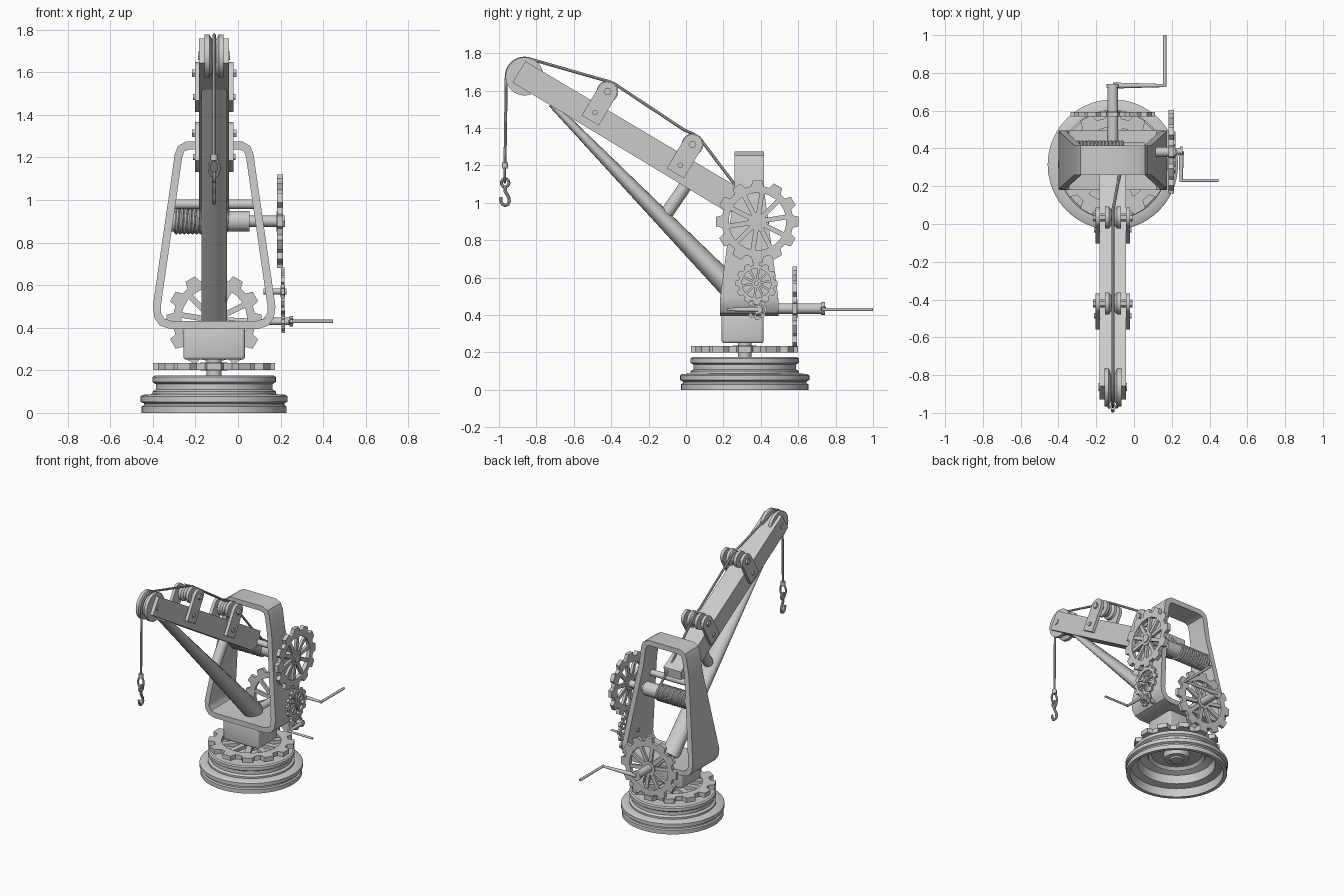
import bpy, bmesh, math
from mathutils import Vector, Matrix

if "Cube" in bpy.data.objects:
    bpy.data.objects.remove(bpy.data.objects["Cube"])

CX = -0.112            # crane centre plane
CY = 0.314             # turntable axis
X, Y, Z = Vector((1, 0, 0)), Vector((0, 1, 0)), Vector((0, 0, 1))


def finish(name, bm, mat=None):
    bmesh.ops.remove_doubles(bm, verts=bm.verts, dist=1e-5)
    if mat:
        bm.transform(mat)
    bmesh.ops.recalc_face_normals(bm, faces=bm.faces)
    me = bpy.data.meshes.new(name)
    bm.to_mesh(me)
    bm.free()
    ob = bpy.data.objects.new(name, me)
    bpy.context.collection.objects.link(ob)
    return ob


def frame_to(loc, axis):
    return Matrix.Translation(loc) @ Vector(axis).to_track_quat('Z', 'Y').to_matrix().to_4x4()


def lathe(name, prof, loc, axis=Z, n=32):
    bm = bmesh.new()
    rings = [[bm.verts.new((r * math.cos(a), r * math.sin(a), z))
              for a in (2 * math.pi * i / n for i in range(n))] for r, z in prof]
    for a, b in zip(rings, rings[1:]):
        for i in range(n):
            bm.faces.new((a[i], a[(i + 1) % n], b[(i + 1) % n], b[i]))
    return finish(name, bm, frame_to(loc, axis))


def rod(name, p, q, r, r2=None, n=20):
    p, q = Vector(p), Vector(q)
    h = (q - p).length
    return lathe(name, [(0, 0), (r, 0), (r2 or r, h), (0, h)], p, q - p, n)


def wheel(name, loc, r, w):
    # grooved sheave turning about x
    return lathe(name, [(0, -w), (r, -w), (r, -.5 * w), (.75 * r, -.2 * w), (.75 * r, .2 * w),
                        (r, .5 * w), (r, w), (0, w)], loc, X)


def prism(name, poly, x0, x1):
    # (y, z) outline extruded along x
    bm = bmesh.new()
    f = bm.faces.new([bm.verts.new((x0, y, z)) for y, z in poly])
    e = bmesh.ops.extrude_face_region(bm, geom=[f])['geom']
    bmesh.ops.translate(bm, vec=(x1 - x0, 0, 0), verts=[v for v in e if isinstance(v, bmesh.types.BMVert)])
    return finish(name, bm)


def ring_faces(bm, loops):
    # closed band through four vertex loops
    n = len(loops[0])
    for a, b in zip(loops, loops[1:] + loops[:1]):
        for i in range(n):
            bm.faces.new((a[i], a[(i + 1) % n], b[(i + 1) % n], b[i]))


def gear(name, loc, axis, r, t, teeth, spokes, spoke_w):
    bm = bmesh.new()
    outer, inner = [], []
    for k in range(teeth):
        for f, rr in ((-.34, .86), (-.22, 1), (.22, 1), (.34, .86), (.5, .86)):
            a = 2 * math.pi * (k + f) / teeth
            c, s = math.cos(a), math.sin(a)
            outer.append((rr * r * c, rr * r * s))
            inner.append((.69 * r * c, .69 * r * s))
    mk = lambda pts, z: [bm.verts.new((x, y, z)) for x, y in pts]
    ring_faces(bm, [mk(outer, -t / 2), mk(outer, t / 2), mk(inner, t / 2), mk(inner, -t / 2)])
    for k in range(spokes):
        m = (Matrix.Rotation(2 * math.pi * (k + .25) / spokes, 4, 'Z') @ Matrix.Translation((.43 * r, 0, 0))
             @ Matrix.Diagonal((.58 * r, spoke_w, t * .7, 1)))
        bmesh.ops.create_cube(bm, size=1, matrix=m)
    bmesh.ops.create_cone(bm, cap_ends=True, segments=20, radius1=.22 * r, radius2=.22 * r, depth=t * 1.1)
    return finish(name, bm, frame_to(loc, axis))


def cord(name, pts, r, cyclic=False):
    cu = bpy.data.curves.new(name, 'CURVE')
    cu.dimensions, cu.bevel_depth, cu.bevel_resolution, cu.use_fill_caps = '3D', r, 2, True
    sp = cu.splines.new('POLY')
    sp.points.add(len(pts) - 1)
    for p, c in zip(sp.points, pts):
        p.co = (*c, 1)
    sp.use_cyclic_u = cyclic
    ob = bpy.data.objects.new(name, cu)
    bpy.context.collection.objects.link(ob)
    return ob


# Hollow stepped base, turntable shaft and gear
lathe("base", [(0, .175), (.28, .175), (.29, .168), (.29, .145), (.274, .135), (.274, .11), (.29, .1),
               (.29, .088), (.335, .085), (.345, .078), (.345, .052), (.33, .045), (.33, .036), (.34, .03),
               (.34, 0), (.315, 0), (.31, .06), (.26, .07), (.25, .13), (.2, .15), (.19, .13), (.17, .15),
               (.09, .15), (.08, .11), (.05, .11), (.04, .1), (0, .1)], (CX, CY, 0), n=64)
rod("turntable_shaft", (CX, CY, .15), (CX, CY, .27), .035)
gear("turntable_gear", (CX, CY, .218), Z, .288, .034, 12, 10, .04)

# Pedestal block with rounded upright edges
bm = bmesh.new()
bmesh.ops.create_cube(bm, size=1, matrix=Matrix.Translation((CX, .303, .33)) @ Matrix.Diagonal((.29, .225, .16, 1)))
ob = finish("pedestal", bm)
bv = ob.modifiers.new("round", 'BEVEL')
bv.width, bv.segments = .015, 3

# Tapered ring frame
def mirror(half):
    return half + [(-x, z) for x, z in reversed(half)]

out = mirror([(.21, .395), (.255, .41), (.28, .445), (.288, .5), (.204, 1.08), (.185, 1.215), (.17, 1.253), (.132, 1.275)])
inn = mirror([(.2, .432), (.232, .442), (.25, .468), (.25, .505), (.167, 1.08), (.15, 1.2), (.14, 1.228), (.115, 1.238)])
def half_width(z):
    return .078 + .079 * min(1, max(0, (1.08 - z) / .6))
bm = bmesh.new()
mk = lambda pts, s: [bm.verts.new((CX + x, .338 + s * half_width(z), z)) for x, z in pts]
ring_faces(bm, [mk(out, -1), mk(out, 1), mk(inn, 1), mk(inn, -1)])
finish("frame", bm)

# Boom beam, tip sheave, rope brackets with rollers
prism("boom", [(-.858, 1.757), (-.928, 1.644), (.22, .95), (.31, .96), (.32, 1.058)], CX - .07, CX + .07)
wheel("tip_sheave", (CX, -.863, 1.676), .102, .045)
rod("tip_axle", (CX - .075, -.863, 1.676), (CX + .075, -.863, 1.676), .02)
d, n = Vector((.86, -.51)), Vector((.51, .86))
for tag, c in (("outer", Vector((-.42, 1.595))), ("inner", Vector((.035, 1.313)))):
    poly = [c + .053 * (math.cos(a) * d + math.sin(a) * n) for a in (math.pi * i / 12 for i in range(13))]
    poly += [c - .18 * n - .053 * d, c - .18 * n + .053 * d]
    for s in (-1, 1):
        prism(tag + "_bracket", poly, CX + s * .069, CX + s * .091)
        rod(tag + "_bracket_bolt", (CX + s * .06, *(c - .13 * n)), (CX + s * .1, *(c - .13 * n)), .014)
    wheel(tag + "_roller", (CX, *c), .058, .042)
    rod(tag + "_roller_axle", (CX - .105, *c), (CX + .105, *c), .021, n=6)

# Diagonal strut, flattened towards the tip, and short brace
p, q = Vector((CX, .35, .43)), Vector((CX, -.72, 1.53))
ob = rod("strut", p, q, .066, .018, 28)
for v in ob.data.vertices:
    dx = v.co.x - CX
    t = (v.co - p).dot(q - p) / (q - p).length_squared
    v.co.x = CX + dx * .06 / (.066 - .048 * t)
rod("brace", (CX, .01, 1.11), (CX, -.12, .92), .035)

# Winch drum with coiled rope, cross shaft
AY, AZ = .382, .9
rod("drum", (-.315, AY, AZ), (.055, AY, AZ), .049)
rod("drum_shaft", (-.32, AY, AZ), (.215, AY, AZ), .026)
rod("cross_shaft", (-.3, .3, .98), (.08, .3, .98), .022)
turns, steps = 13, 14
cord("coiled_rope", [(-.3 + .25 * i / (turns * steps), AY + .052 * math.sin(2 * math.pi * i / steps),
                      AZ + .052 * math.cos(2 * math.pi * i / steps)) for i in range(turns * steps + 1)], .01)

# Hoisting rope over the rollers and tip sheave
rope = [(-.06, AY, AZ + .055), (-.075, .27, 1.085), (CX, .07, 1.35), (CX, .035, 1.37), (CX, -.01, 1.39),
        (CX, -.38, 1.635), (CX, -.42, 1.652), (CX, -.46, 1.662)]
rope += [(CX, -.863 + .098 * math.cos(a), 1.676 + .098 * math.sin(a))
         for a in (math.radians(70 + 10 * i) for i in range(12))]
cord("hoist_rope", rope + [(CX, -.968, 1.19)], .008)
cord("rope_eye", [(CX + .023 * math.sin(a), -.969, 1.15 + .04 * math.cos(a))
                  for a in (2 * math.pi * i / 16 for i in range(16))], .007, True)
rod("rope_clamp", (CX, -.968, 1.185), (CX, -.968, 1.215), .016)

# Hook
cord("hook_eye", [(CX, -.967 + .02 * math.sin(a), 1.107 + .022 * math.cos(a))
                  for a in (2 * math.pi * i / 16 for i in range(16))], .008, True)
cord("hook", [(CX, y, z) for y, z in ((-.965, 1.09), (-.968, 1.065), (-.957, 1.045), (-.947, 1.025), (-.945, 1.007),
      (-.952, .992), (-.966, .986), (-.98, .991), (-.989, 1.005), (-.991, 1.03))], .009)

# Side gear train with hand crank
GX = .197
gear("drum_gear", (GX, AY, AZ), X, .222, .028, 12, 10, .026)
rod("drum_gear_nut", (GX, AY, AZ), (.22, AY, AZ), .032, n=6)
gear("middle_gear", (.21, .377, .57), X, .113, .018, 12, 10, .012)
rod("middle_gear_axle", (.12, .377, .57), (.228, .377, .57), .014)
gear("pinion", (.213, .38, .43), X, .055, .016, 8, 6, .01)
rod("side_crank_shaft", (.12, .385, .43), (.25, .385, .43), .017)
rod("side_crank_hub", (.243, .385, .43), (.258, .385, .43), .024)
rod("side_crank_arm", (.25, .385, .43), (.25, .222, .43), .014, .008)
rod("side_crank_handle", (.245, .23, .43), (.447, .23, .43), .0075)

# Rear slewing gear with hand crank
gear("slewing_gear", (CX, .582, .435), Y, .225, .024, 12, 10, .026)
rod("slewing_shaft", (CX, .3, .435), (CX, .725, .435), .028)
rod("slewing_crank_hub", (CX, .722, .435), (CX, .742, .435), .034)
rod("slewing_crank_arm", (CX, .733, .435), (.17, .733, .43), .016, .008)
rod("slewing_crank_handle", (.163, .725, .43), (.163, 1.0, .43), .009)

# Convert cords to mesh and smooth the round surfaces
bpy.ops.object.select_all(action='SELECT')
bpy.context.view_layer.objects.active = bpy.context.scene.objects["base"]
bpy.ops.object.convert(target='MESH')
bpy.ops.object.select_all(action='SELECT')
bpy.ops.object.shade_smooth_by_angle(angle=math.radians(35))
